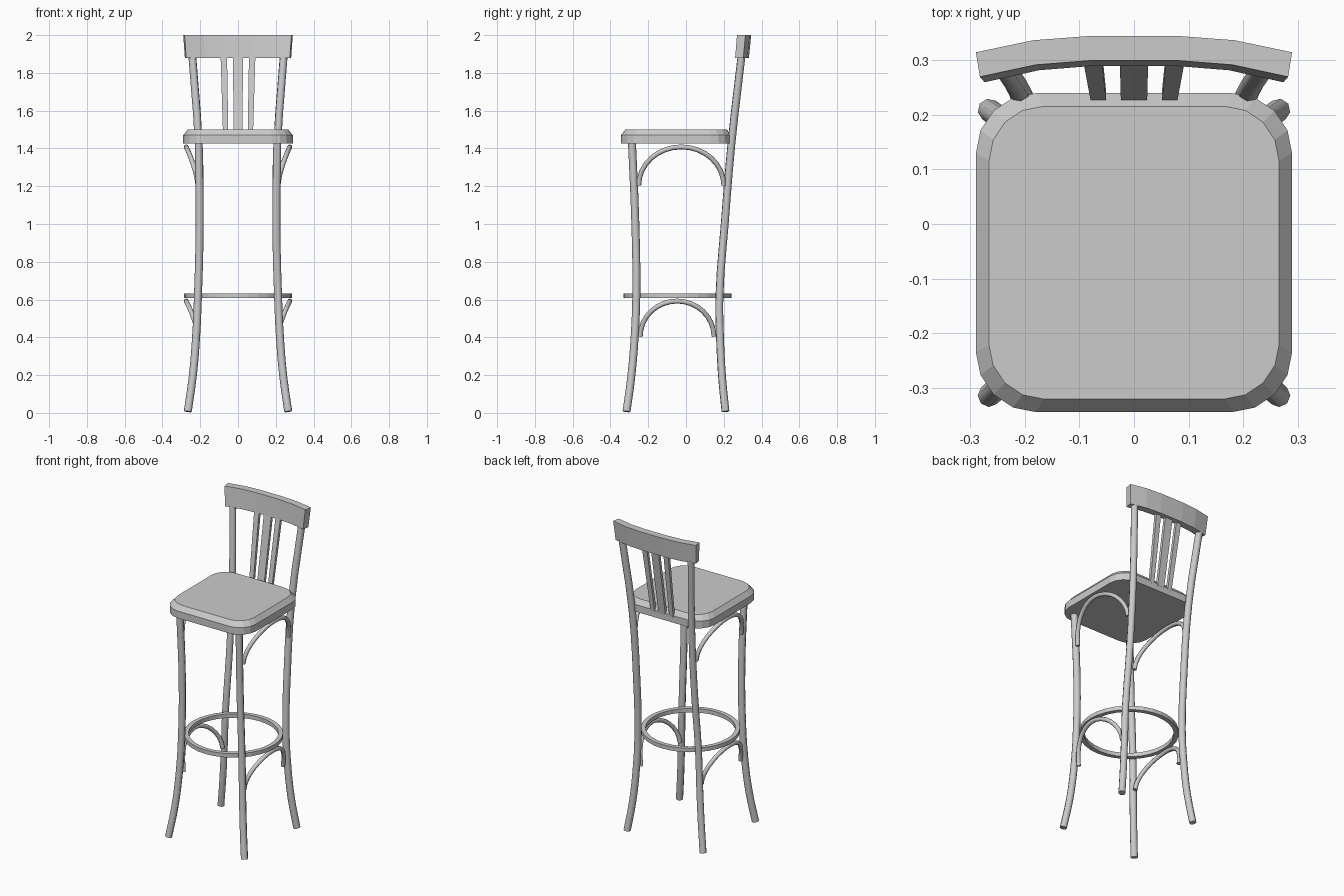
import bpy, bmesh, math
from math import sin, cos, pi

if "Cube" in bpy.data.objects:
    bpy.data.objects.remove(bpy.data.objects["Cube"])


def mesh_object(name, bm):
    bmesh.ops.recalc_face_normals(bm, faces=bm.faces[:])
    me = bpy.data.meshes.new(name)
    bm.to_mesh(me)
    bm.free()
    ob = bpy.data.objects.new(name, me)
    bpy.context.collection.objects.link(ob)
    return ob


def loft(name, sections):
    """Skin a list of closed sections and cap both ends."""
    bm = bmesh.new()
    rings = [[bm.verts.new(p) for p in s] for s in sections]
    for a, b in zip(rings, rings[1:]):
        n = len(a)
        for i in range(n):
            bm.faces.new((a[i], a[(i + 1) % n], b[(i + 1) % n], b[i]))
    bm.faces.new(rings[0])
    bm.faces.new(rings[-1])
    return mesh_object(name, bm)


def mirror_x(ob):
    mod = ob.modifiers.new("mirror", 'MIRROR')
    mod.use_axis[0] = True


def tube_pair(name, points, radius, spline_type='BEZIER'):
    """Round rod along a path, mirrored to the other side."""
    cu = bpy.data.curves.new(name, 'CURVE')
    cu.dimensions = '3D'
    cu.bevel_depth = radius
    cu.bevel_resolution = 2
    cu.resolution_u = 3
    cu.use_fill_caps = True
    sp = cu.splines.new(spline_type)
    if spline_type == 'BEZIER':
        sp.bezier_points.add(len(points) - 1)
        for bp, p in zip(sp.bezier_points, points):
            bp.co = p
            bp.handle_left_type = bp.handle_right_type = 'AUTO'
    else:
        sp.points.add(len(points) - 1)
        for pt, p in zip(sp.points, points):
            pt.co = (*p, 1)
    ob = bpy.data.objects.new(name, cu)
    bpy.context.collection.objects.link(ob)
    bpy.ops.object.select_all(action='DESELECT')
    ob.select_set(True)
    bpy.context.view_layer.objects.active = ob
    bpy.ops.object.convert(target='MESH')
    ob = bpy.context.view_layer.objects.active
    bpy.ops.object.shade_smooth_by_angle(angle=math.radians(60))
    mirror_x(ob)
    return ob


# Seat: rounded square with a chamfered top edge
def seat_outline(inset, z, r=0.11, steps=4):
    hx, y0, y1 = 0.29 - inset, -0.345 + inset, 0.24 - inset
    pts = []
    centres = [(hx - r, y1 - r), (-hx + r, y1 - r), (-hx + r, y0 + r), (hx - r, y0 + r)]
    for k, (cx, cy) in enumerate(centres):
        for i in range(steps + 1):
            a = (k + i / steps) * pi / 2
            pts.append((cx + r * cos(a), cy + r * sin(a), z))
    return pts


loft("seat", [seat_outline(0, 1.425), seat_outline(0, 1.47), seat_outline(0.024, 1.5, 0.1)])

# Legs: front pair stops at the seat, back pair runs up to the top rail
tube_pair("front_leg", [(0.266, -0.315, 0.007), (0.24, -0.29, 0.19), (0.222, -0.272, 0.4),
                        (0.212, -0.263, 0.62), (0.203, -0.268, 1.0),
                        (0.208, -0.286, 1.43)], 0.021)
tube_pair("back_leg", [(0.266, 0.209, 0.007), (0.24, 0.191, 0.19), (0.222, 0.18, 0.4),
                       (0.212, 0.177, 0.62), (0.203, 0.205, 1.0),
                       (0.208, 0.24, 1.42), (0.242, 0.294, 1.89)], 0.021)


# Bentwood arches bracing each side, bowed outwards at the crown
def arch(name, y0, y1, z0, z1):
    pts = []
    for i in range(17):
        t = pi * i / 16
        s = max(sin(t), 0.0)
        pts.append((0.212 + 0.062 * s ** 1.5,
                    (y0 + y1) / 2 - (y1 - y0) / 2 * cos(t),
                    z0 + (z1 - z0) * s))
    tube_pair(name, pts, 0.013, 'POLY')


arch("seat_arch", -0.25, 0.2, 1.205, 1.408)
arch("footrest_arch", -0.242, 0.148, 0.405, 0.592)

# Footrest ring with a square section
bm = bmesh.new()
section = [bm.verts.new((r, -0.045, z)) for r, z in
           ((0.258, 0.607), (0.285, 0.607), (0.285, 0.632), (0.258, 0.632))]
edges = [bm.edges.new((section[i], section[(i + 1) % 4])) for i in range(4)]
bmesh.ops.spin(bm, geom=section + edges, cent=(0, -0.045, 0), axis=(0, 0, 1),
               angle=2 * pi, steps=32, use_duplicate=False)
bmesh.ops.remove_doubles(bm, verts=bm.verts[:], dist=0.0005)
mesh_object("footrest_ring", bm)

# Curved, slightly leaning top rail
rail = []
for x, y in ((-0.29, 0.315), (-0.185, 0.337), (-0.08, 0.345),
             (0.08, 0.345), (0.185, 0.337), (0.29, 0.315)):
    rail.append([(x, y, 2.0), (x * 0.975, y - 0.045, 2.0),
                 (x * 0.945, y - 0.055, 1.878), (x * 0.97, y - 0.012, 1.878)])
loft("top_rail", rail)


# Back slats: one wide in the middle, a narrower one each side
def slat(name, x_low, x_high, half_low, half_high, y_high):
    secs = []
    for x, h, y, z in ((x_low, half_low, 0.232, 1.46), (x_high, half_high, y_high, 1.885)):
        secs.append([(x - h, y - 0.009, z), (x + h, y - 0.009, z),
                     (x + h, y + 0.009, z), (x - h, y + 0.009, z)])
    return loft(name, secs)


slat("middle_slat", 0, 0, 0.024, 0.026, 0.305)
mirror_x(slat("side_slat", 0.065, 0.075, 0.014, 0.017, 0.302))
